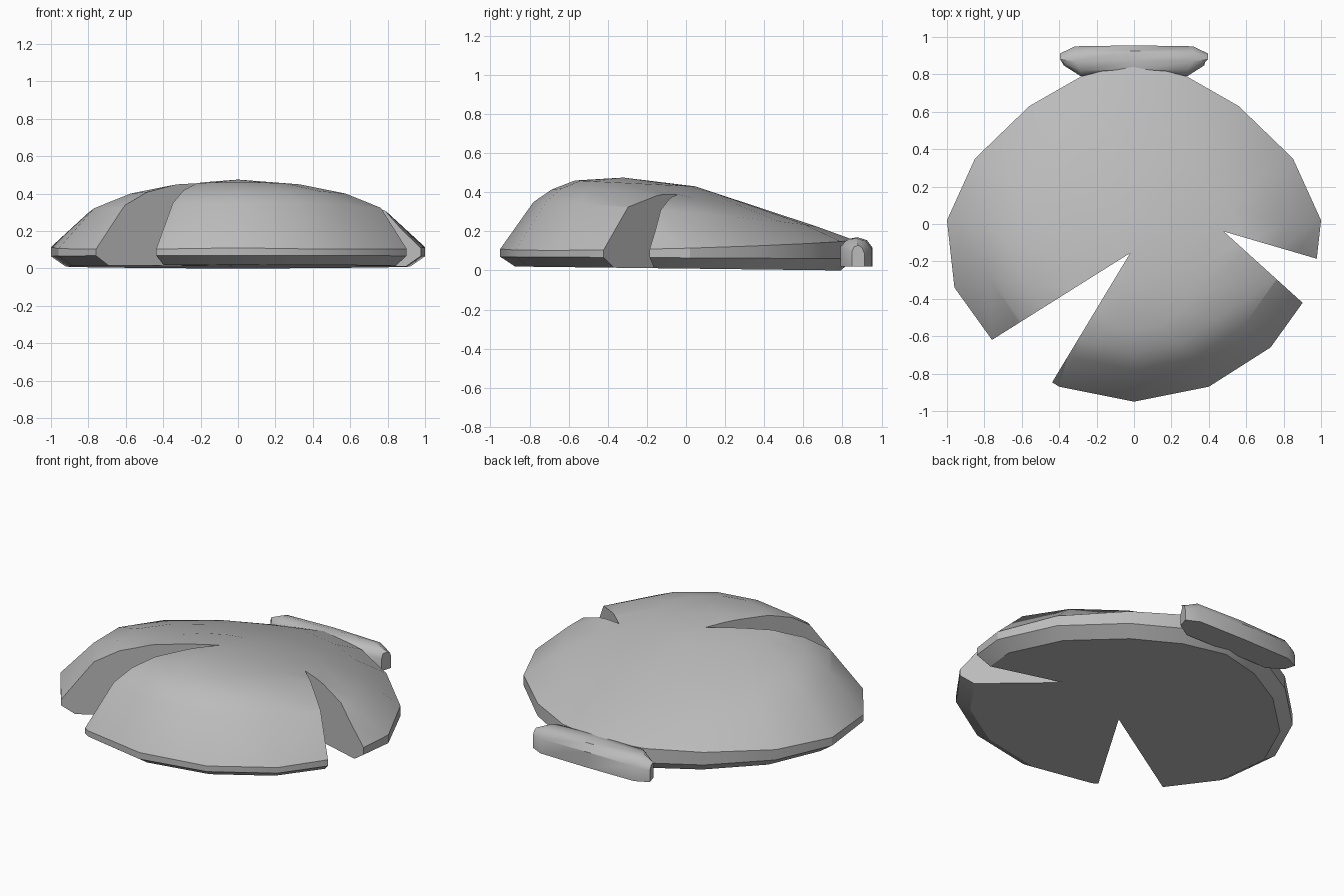
import bpy, bmesh, math
from mathutils import Vector

cube = bpy.data.objects.get("Cube")
if cube:
    bpy.data.objects.remove(cube, do_unlink=True)

grey = bpy.data.materials.new("plain grey")
grey.use_nodes = True
grey.diffuse_color = (0.5, 0.5, 0.5, 1)
grey.node_tree.nodes["Principled BSDF"].inputs["Base Color"].default_value = (0.5, 0.5, 0.5, 1)


def make_object(name, bm):
    bmesh.ops.recalc_face_normals(bm, faces=bm.faces)
    mesh = bpy.data.meshes.new(name)
    bm.to_mesh(mesh)
    bm.free()
    mesh.materials.append(grey)
    obj = bpy.data.objects.new(name, mesh)
    bpy.context.collection.objects.link(obj)
    return obj


def bridge(bm, lower, upper):
    n = len(lower)
    for i in range(n):
        j = (i + 1) % n
        bm.faces.new((lower[i], lower[j], upper[j], upper[i]))


def activate(obj):
    bpy.ops.object.select_all(action='DESELECT')
    obj.select_set(True)
    bpy.context.view_layer.objects.active = obj


def smooth(obj, degrees):
    activate(obj)
    bpy.ops.object.shade_smooth_by_angle(angle=math.radians(degrees))


# Domed body: one outline, scaled and slid forward ring by ring
half = [(0, -0.95), (0.40, -0.87), (0.73, -0.66), (0.96, -0.34), (1, 0.02),
        (0.85, 0.35), (0.56, 0.63), (0.28, 0.79), (0, 0.86)]
outline = half + [(-x, y) for x, y in half[-2:0:-1]]
y_front, y_back = half[0][1], half[-1][1]

# scale, y shift, front height, back height, extra height at the sides
levels = [(0.92, 0, 0.02, 0.0, 0), (1, 0, 0.07, 0.06, 0), (1, 0, 0.11, 0.155, -0.02),
          (0.80, -0.02, 0.35, 0.225, 0.015), (0.60, -0.115, 0.415, 0.313, 0.02),
          (0.34, -0.245, 0.46, 0.43, 0)]
bm = bmesh.new()
rings = []
for scale, shift, front, back, bulge in levels:
    ring = []
    for x, y in outline:
        t = (y - y_front) / (y_back - y_front)
        z = front + (back - front) * t + bulge * abs(x)
        ring.append(bm.verts.new((x * scale, y * scale + shift, z)))
    rings.append(ring)
for lower, upper in zip(rings, rings[1:]):
    bridge(bm, lower, upper)
bm.faces.new(rings[0])
crown = bm.verts.new((0, -0.32, 0.475))
for i, v in enumerate(rings[-1]):
    bm.faces.new((v, rings[-1][(i + 1) % len(outline)], crown))
body = make_object("domed_body", bm)


# Two wedge notches between the toes
def cut_notch(apex, side_a, side_b):
    apex, a, b = Vector(apex), Vector(side_a), Vector(side_b)
    corners = [apex, apex + (a - apex) * 1.6, apex + (b - apex) * 1.6]
    wedge = bmesh.new()
    low = [wedge.verts.new((p.x, p.y, -0.3)) for p in corners]
    high = [wedge.verts.new((p.x, p.y, 0.8)) for p in corners]
    bridge(wedge, low, high)
    wedge.faces.new(low)
    wedge.faces.new(high)
    cutter = make_object("notch_cutter", wedge)
    cutter.hide_render = True
    mod = body.modifiers.new("notch", 'BOOLEAN')
    mod.operation = 'DIFFERENCE'
    mod.solver = 'EXACT'
    mod.object = cutter
    activate(body)
    bpy.ops.object.modifier_apply(modifier=mod.name)
    bpy.data.objects.remove(cutter, do_unlink=True)


cut_notch((-0.02, -0.155), (-0.76, -0.62), (-0.44, -0.85))
cut_notch((0.48, -0.04), (0.90, -0.42), (0.975, -0.185))
smooth(body, 28)

# Rounded heel bar with pinched ends
profile = [(0.79, 0.02), (0.79, 0.12), (0.82, 0.155), (0.87, 0.165),
           (0.92, 0.15), (0.95, 0.11), (0.95, 0.02)]
bm = bmesh.new()
sections = []
for x, pinch in ((-0.385, 1), (-0.30, 0), (0, 0), (0.30, 0), (0.385, 1)):
    section = []
    for y, z in profile:
        slant = math.copysign(0.015, y - 0.87) * (x / 0.30 if abs(x) > 0.1 else 0)
        if pinch:
            y, z = 0.88 + (y - 0.87) * 0.4, 0.02 + (z - 0.02) * 0.75
        elif x == 0:
            y, z = y + 0.005, z + 0.005 * (z > 0.1)
        section.append(bm.verts.new((x + slant * (0.5 if pinch else 1), y, z)))
    sections.append(section)
for a, b in zip(sections, sections[1:]):
    bridge(bm, a, b)
bm.faces.new(sections[0])
bm.faces.new(sections[-1])
bar = make_object("heel_bar", bm)
smooth(bar, 35)
